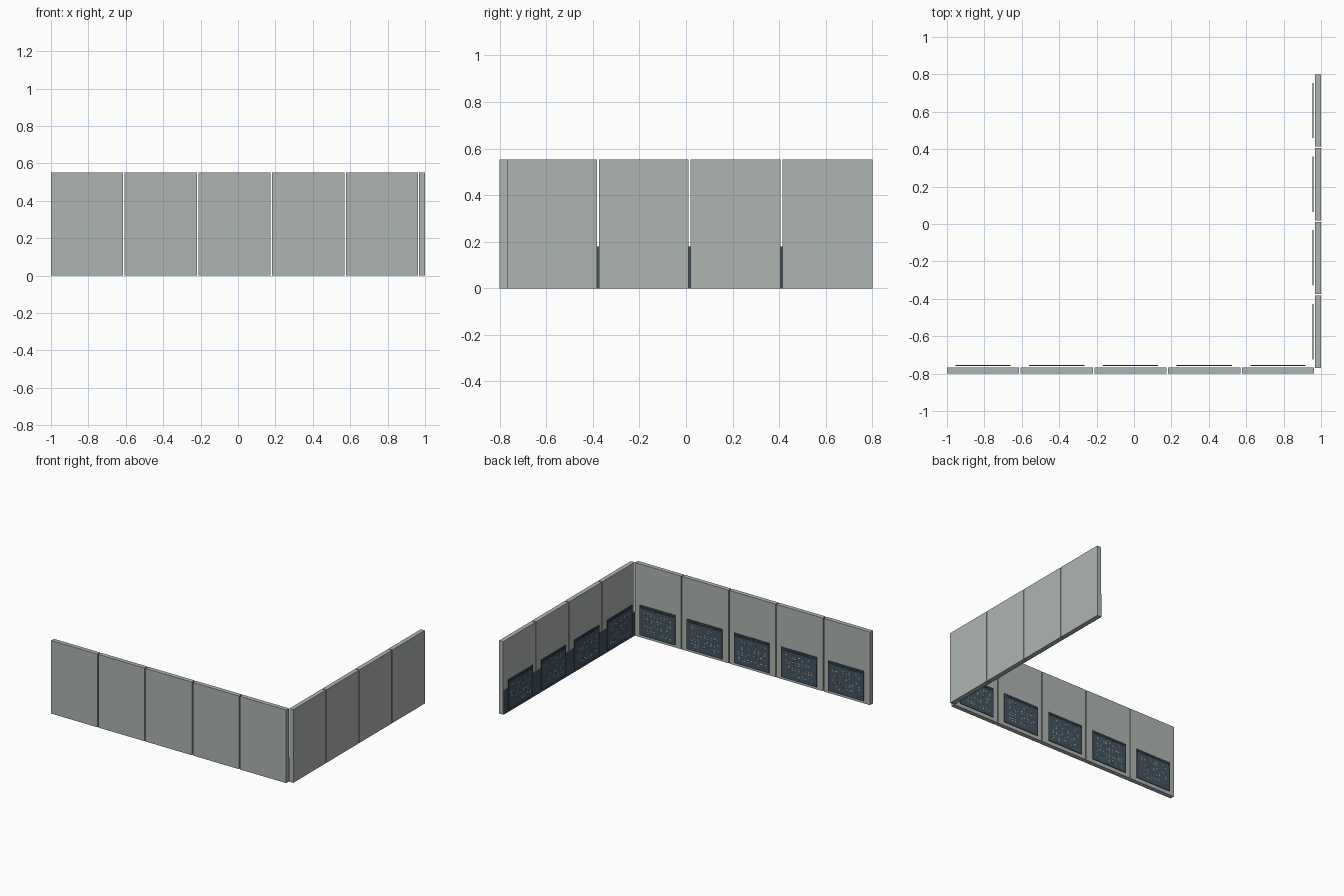
import bpy, bmesh, random
from mathutils import Matrix, Vector

if "Cube" in bpy.data.objects:
    bpy.data.objects.remove(bpy.data.objects["Cube"])

random.seed(4)


def material(name, col):
    m = bpy.data.materials.new(name)
    m.diffuse_color = (*col, 1)
    m.use_nodes = True
    m.node_tree.nodes["Principled BSDF"].inputs["Base Color"].default_value = m.diffuse_color
    return m


PANEL = material("panel_grey", (0.42, 0.46, 0.44))
SLATE = material("slate", (0.055, 0.085, 0.115))
DARK = material("dark_trim", (0.02, 0.03, 0.04))
TILES = [material("tile_pale", (0.45, 0.5, 0.52)),
         material("tile_tan", (0.4, 0.27, 0.16)),
         material("tile_blue", (0.15, 0.28, 0.38))]


def boxes(name, items, mats):
    """One object from boxes given as (low corner, high corner, material index)."""
    bm = bmesh.new()
    for lo, hi, mi in items:
        lo, hi = Vector(lo), Vector(hi)
        size = hi - lo
        m = Matrix.Translation((lo + hi) / 2) @ Matrix.Diagonal((*size, 1))
        verts = bmesh.ops.create_cube(bm, size=1, matrix=m)["verts"]
        for f in {f for v in verts for f in v.link_faces}:
            f.material_index = mi
    mesh = bpy.data.meshes.new(name)
    bm.to_mesh(mesh)
    bm.free()
    for m in mats:
        mesh.materials.append(m)
    ob = bpy.data.objects.new(name, mesh)
    bpy.context.collection.objects.link(ob)
    return ob


W, T, H, PITCH = 0.386, 0.033, 0.552, 0.3942
BW, Z0, Z1 = 0.296, 0.022, 0.248      # display board width and height range


def on_wall(wall, u0, u1, d0, d1, z0, z1, mi=0):
    """u runs along the wall, d is depth from its outer face inward."""
    if wall == "front":
        return (u0, -0.8 + d0, z0), (u1, -0.8 + d1, z1), mi
    return (1 - d1, u0, z0), (1 - d0, u1, z1), mi


def bay(wall, i, start):
    u = start + i * PITCH
    c = u + W / 2
    # wall panel
    boxes(f"{wall}_panel_{i}", [on_wall(wall, u, u + W, 0, T, 0, H)], [PANEL])
    # thin display board held just off the inner face
    boxes(f"{wall}_board_{i}",
          [on_wall(wall, c - BW / 2, c + BW / 2, 0.040, 0.045, Z0, Z1)], [SLATE])
    # header strip and rows of small tiles on the board
    items = [on_wall(wall, c - BW / 2 + 0.008, c + BW / 2 - 0.008,
                     0.045, 0.0455, Z1 - 0.022, Z1 - 0.008, 3)]
    for row in range(4):
        for col in range(9):
            for k in range(2):
                if random.random() < 0.4:
                    continue
                a = c - 0.120 + col * 0.027 + random.uniform(0, 0.008)
                z = Z0 + 0.03 + row * 0.043 + k * 0.016
                items.append(on_wall(wall, a, a + random.uniform(0.007, 0.014),
                                     0.045, 0.0455, z, z + 0.008,
                                     random.choice((0, 0, 1, 2))))
    boxes(f"{wall}_tiles_{i}", items, TILES + [DARK])


for i in range(5):
    bay("front", i, -1.0)
for i in range(4):
    bay("side", i, 0.8 - W - 3 * PITCH)

# low dark band along the inside of the side wall
boxes("side_skirting", [on_wall("side", -0.768, 0.8, T + 0.001, T + 0.003, 0, 0.18)], [SLATE])
